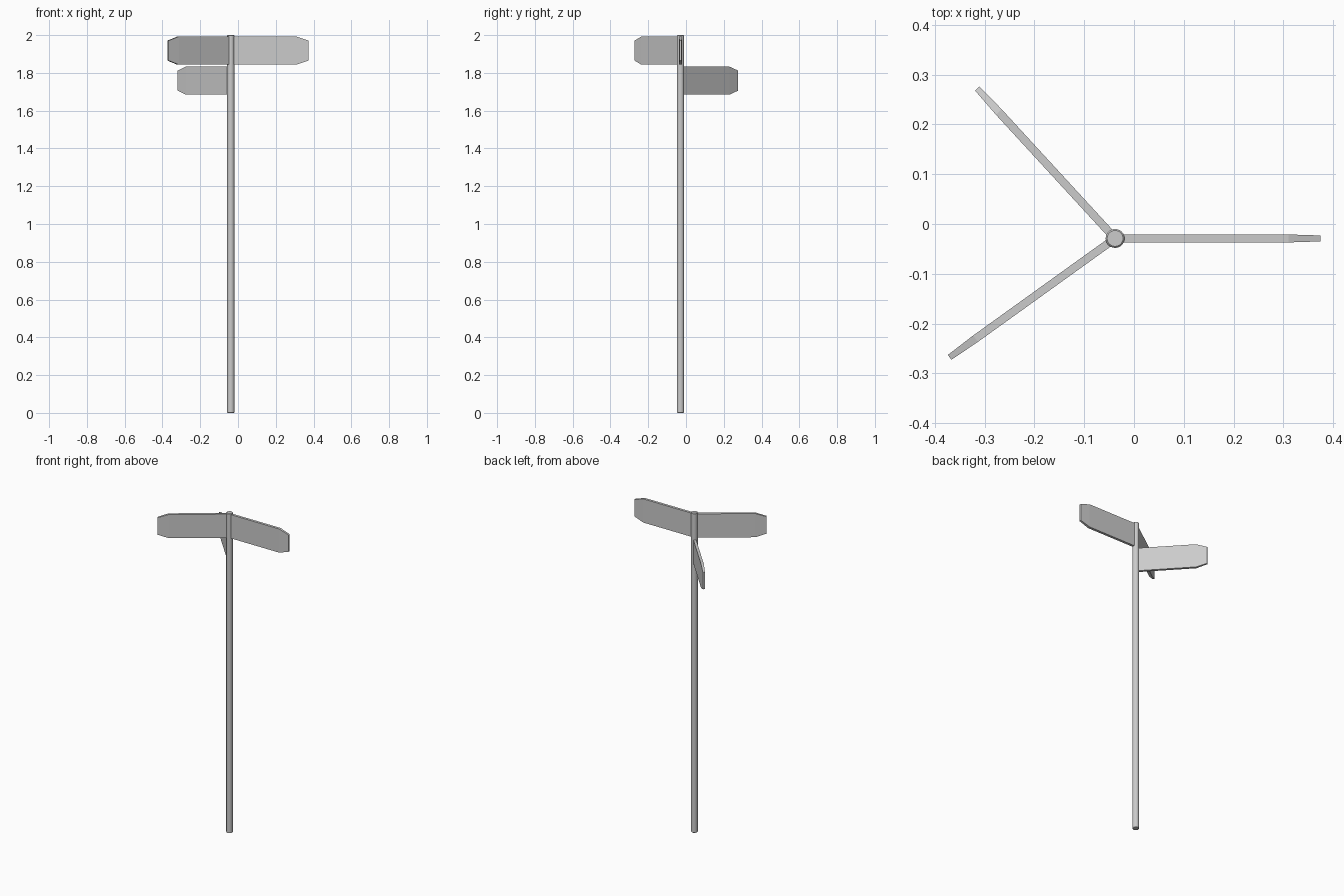
import bpy, bmesh
from math import radians
from mathutils import Matrix

if "Cube" in bpy.data.objects:
    bpy.data.objects.remove(bpy.data.objects["Cube"])

PX, PY = -0.038, -0.029  # pole axis


def finish(bm, name):
    bmesh.ops.recalc_face_normals(bm, faces=bm.faces)
    me = bpy.data.meshes.new(name)
    bm.to_mesh(me)
    bm.free()
    ob = bpy.data.objects.new(name, me)
    bpy.context.collection.objects.link(ob)
    return ob


# Pole with softened rims
bpy.ops.mesh.primitive_cylinder_add(vertices=24, radius=0.019, depth=2, location=(PX, PY, 1))
pole = bpy.context.object
pole.name = "pole"
bev = pole.modifiers.new("rim", 'BEVEL')
bev.width = 0.003
bev.segments = 1
bev.limit_method = 'ANGLE'
bev.angle_limit = radians(50)
bpy.ops.object.shade_smooth_by_angle(angle=radians(30))


# Fingerpost board: rectangular sections, narrowing to a blunt tip
def board(name, angle, z, length):
    stations = [(0.012, 0.074, 0.008), (length - 0.064, 0.074, 0.008), (length, 0.053, 0.006)]
    bm = bmesh.new()
    rings = [[bm.verts.new((x, sy * t, sz * h)) for sy, sz in ((-1, -1), (1, -1), (1, 1), (-1, 1))]
             for x, h, t in stations]
    for a, b in zip(rings, rings[1:]):
        for i in range(4):
            j = (i + 1) % 4
            bm.faces.new((a[i], a[j], b[j], b[i]))
    bm.faces.new(rings[0])
    bm.faces.new(rings[-1])
    bm.transform(Matrix.Translation((PX, PY, z)) @ Matrix.Rotation(radians(angle), 4, 'Z'))
    return finish(bm, name)


board("sign_board_right", 0, 1.918, 0.412)
board("sign_board_front_left", 215.7, 1.918, 0.409)
board("sign_board_back_left", 132.6, 1.759, 0.409)
